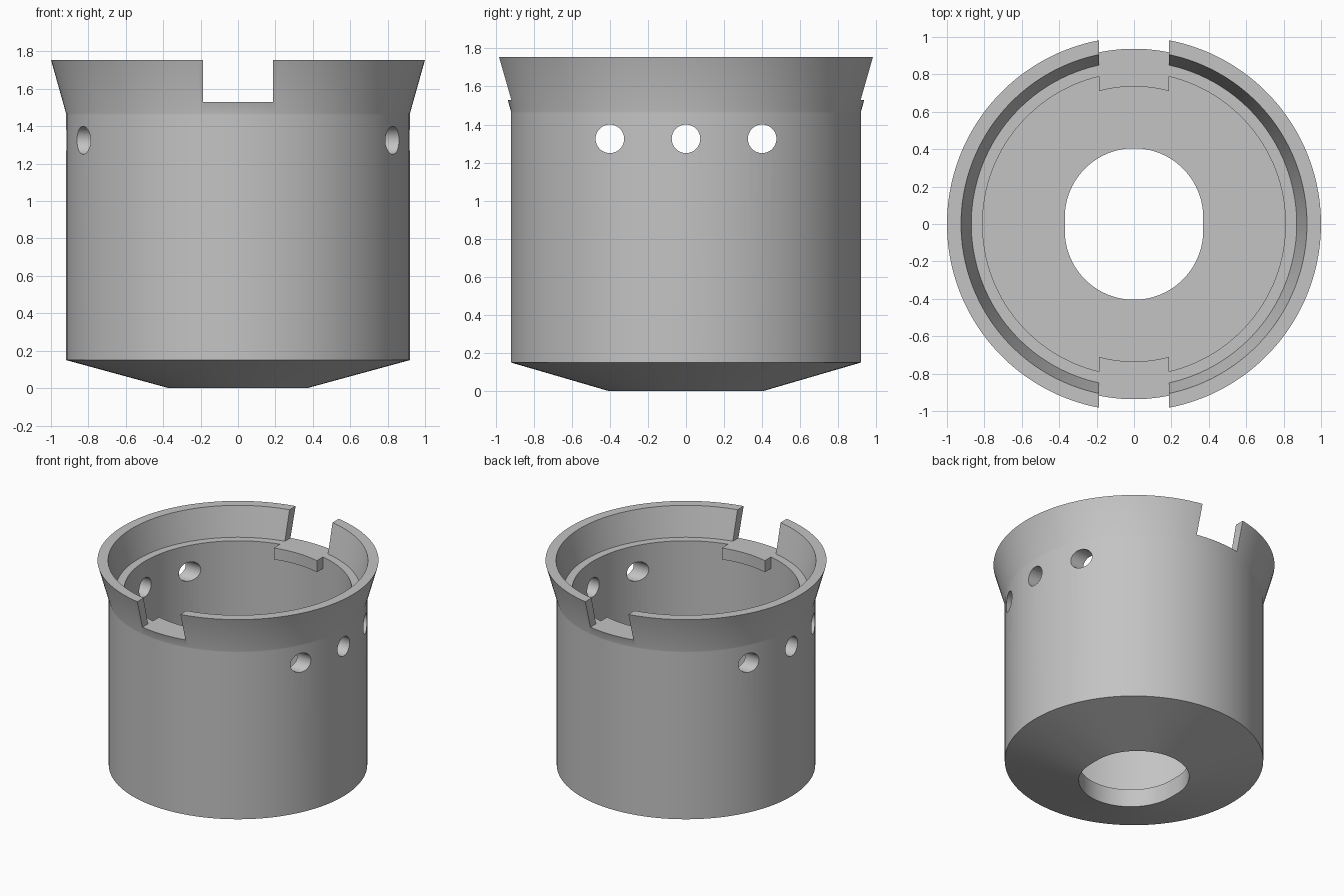
import bpy, bmesh, math

cube = bpy.data.objects.get("Cube")
if cube:
    bpy.data.objects.remove(cube)

SEGMENTS = 128
SLOT_R, SLOT_SHIFT = 0.37, 0.035
NOTCH = 0.187
LEDGE_Z = 1.53

grey = bpy.data.materials.new("plain grey")
grey.use_nodes = True
COLOUR = (0.55, 0.55, 0.55, 1)
grey.diffuse_color = COLOUR
grey.node_tree.nodes["Principled BSDF"].inputs["Base Color"].default_value = COLOUR


def make_object(name, bm):
    bmesh.ops.recalc_face_normals(bm, faces=bm.faces)
    mesh = bpy.data.meshes.new(name)
    bm.to_mesh(mesh)
    bm.free()
    mesh.materials.append(grey)
    obj = bpy.data.objects.new(name, mesh)
    bpy.context.collection.objects.link(obj)
    return obj


def ring(bm, radius, z, shift=0.0):
    """Circle of vertices; a shift stretches it into a slot along y."""
    verts = []
    for i in range(SEGMENTS):
        a = math.tau * (i + 0.5) / SEGMENTS
        y = radius * math.sin(a) + math.copysign(shift, math.sin(a))
        verts.append(bm.verts.new((radius * math.cos(a), y, z)))
    return verts


def smooth(obj):
    bpy.ops.object.select_all(action="DESELECT")
    obj.select_set(True)
    bpy.context.view_layer.objects.active = obj
    bpy.ops.object.shade_smooth_by_angle(angle=math.radians(30))


# Cup wall: sloping base, straight side, flared rim, inner ledge, flat floor
profile = [
    (SLOT_R, 0, SLOT_SHIFT), (0.92, 0.15, 0), (0.92, 1.46, 0), (0.92, 1.47, 0),
    (1.0, 1.755, 0), (0.925, 1.755, 0), (0.87, LEDGE_Z, 0), (0.81, LEDGE_Z, 0),
    (0.81, 0.14, 0), (SLOT_R, 0.14, SLOT_SHIFT),
]
bm = bmesh.new()
rings = [ring(bm, *point) for point in profile]
for low, high in zip(rings, rings[1:] + rings[:1]):
    for i in range(SEGMENTS):
        j = (i + 1) % SEGMENTS
        bm.faces.new((low[i], low[j], high[j], high[i]))
cup = make_object("cup_body", bm)

# Cutters: a notch across the rim and three bores through both sides
cutters = []
bm = bmesh.new()
bmesh.ops.create_cube(bm, size=1)
bmesh.ops.scale(bm, vec=(2 * NOTCH, 3, 1), verts=bm.verts)
bmesh.ops.translate(bm, vec=(0, 0, LEDGE_Z + 0.5), verts=bm.verts)
cutters.append(make_object("notch_cutter", bm))
for y in (-0.4, 0, 0.4):
    bm = bmesh.new()
    bmesh.ops.create_cone(bm, cap_ends=True, segments=40, radius1=0.075, radius2=0.075, depth=3)
    for v in bm.verts:
        v.co = (v.co.z, v.co.x + y, v.co.y + 1.325)
    cutters.append(make_object("bore_cutter", bm))

for cutter in cutters:
    mod = cup.modifiers.new("cut", "BOOLEAN")
    mod.operation = "DIFFERENCE"
    mod.solver = "EXACT"
    mod.object = cutter
    bpy.context.view_layer.objects.active = cup
    bpy.ops.object.modifier_apply(modifier=mod.name)
    bpy.data.objects.remove(cutter)
smooth(cup)

# Inward tabs level with the ledge, below each notch
for name, side in (("front_tab", -1), ("back_tab", 1)):
    bm = bmesh.new()
    steps = [NOTCH * (k / 6 - 1) for k in range(13)]
    outline = [(x, math.sqrt(0.735 ** 2 - x * x)) for x in steps]
    outline += [(x, math.sqrt(0.812 ** 2 - x * x)) for x in reversed(steps)]
    face = bm.faces.new([bm.verts.new((x, side * y, 1.44)) for x, y in outline])
    top = bmesh.ops.extrude_face_region(bm, geom=[face])["geom"]
    moved = [v for v in top if isinstance(v, bmesh.types.BMVert)]
    bmesh.ops.translate(bm, vec=(0, 0, LEDGE_Z - 1.44), verts=moved)
    smooth(make_object(name, bm))
